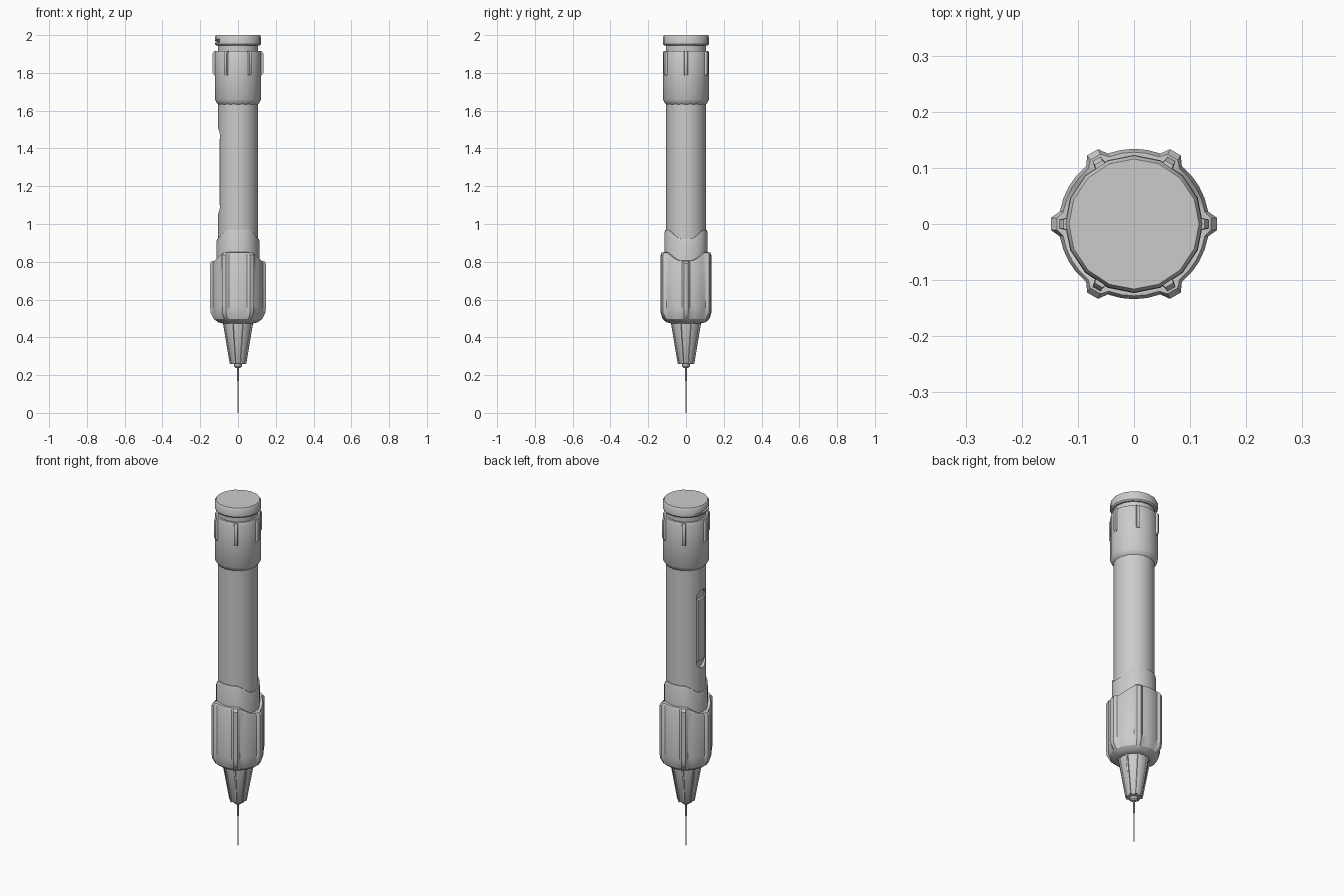
import bpy, bmesh, math
from math import sin, cos, pi, radians, degrees
from mathutils import Matrix

if "Cube" in bpy.data.objects:
    bpy.data.objects.remove(bpy.data.objects["Cube"])


def finish(name, bm, angle=35):
    bmesh.ops.recalc_face_normals(bm, faces=bm.faces)
    me = bpy.data.meshes.new(name)
    bm.to_mesh(me)
    bm.free()
    ob = bpy.data.objects.new(name, me)
    bpy.context.collection.objects.link(ob)
    smooth(ob, angle)
    return ob


def smooth(ob, angle=35):
    bpy.ops.object.select_all(action='DESELECT')
    ob.select_set(True)
    bpy.context.view_layer.objects.active = ob
    bpy.ops.object.shade_smooth_by_angle(angle=radians(angle))


def loft(name, rings, angle=35):
    """Skin a stack of equal-length point rings and cap both ends."""
    bm = bmesh.new()
    rows = [[bm.verts.new(p) for p in ring] for ring in rings]
    n = len(rows[0])
    for a, b in zip(rows, rows[1:]):
        for i in range(n):
            j = (i + 1) % n
            bm.faces.new((a[i], a[j], b[j], b[i]))
    bm.faces.new(rows[0][::-1])
    bm.faces.new(rows[-1])
    return finish(name, bm, angle)


def lathe(name, profile, n=16):
    return loft(name, [[(r * cos(2 * pi * i / n), r * sin(2 * pi * i / n), z)
                        for i in range(n)] for r, z in profile])


def cut(ob, cutter):
    cutter.hide_render = True
    mod = ob.modifiers.new("cut", 'BOOLEAN')
    mod.operation, mod.object, mod.solver = 'DIFFERENCE', cutter, 'EXACT'
    bpy.context.view_layer.objects.active = ob
    bpy.ops.object.modifier_apply(modifier=mod.name)
    bpy.data.objects.remove(cutter)
    smooth(ob)


def prism_x(name, outline, x0, x1):
    """Extrude a (y, z) outline along x."""
    return loft(name, [[(x, y, z) for y, z in outline] for x in (x0, x1)])


def stadium(w, z0, z1, n=8):
    top = [(w * cos(pi * i / n), z1 - w + w * sin(pi * i / n)) for i in range(n + 1)]
    low = [(-w * cos(pi * i / n), z0 + w - w * sin(pi * i / n)) for i in range(n + 1)]
    return top + low


def ribs(name, count, sections, offset=0):
    """Radial ribs; sections are (z, inner r, outer r, base half width, tip half width)."""
    for k in range(count):
        ob = loft(f"{name}_{k + 1}", [[(ri, -wb, z), (ro, -wt, z), (ro, wt, z), (ri, wb, z)]
                                      for z, ri, ro, wb, wt in sections])
        ob.data.transform(Matrix.Rotation(2 * pi * k / count + offset, 4, 'Z'))


def wave(a, low, high):
    """Edge height that dips on the left and right sides (+-x)."""
    d = degrees(math.asin(min(1, abs(sin(a)))))
    t = max(0, min(1, (d - 12) / 48))
    return low + (high - low) * t * t * (3 - 2 * t)


# needle and its hub
lathe("needle", [(0.003, 0), (0.003, 0.17), (0.0045, 0.17), (0.0045, 0.25)], 8)
lathe("needle_hub", [(0.012, 0.238), (0.02, 0.245), (0.02, 0.258), (0.028, 0.27)], 12)

# ribbed nose cone
lathe("nose_cone", [(0.036, 0.258), (0.043, 0.268), (0.08, 0.48), (0.08, 0.52)])
ribs("nose_rib", 8, [(0.26, 0.03, 0.045, 0.006, 0.004),
                     (0.275, 0.035, 0.0485, 0.006, 0.004),
                     (0.485, 0.07, 0.086, 0.007, 0.005)], radians(22.5))

# grip with six ridges and a dipped top edge
angles = []
for k in range(6):
    for off, is_ridge in ((-20, 0), (-9.5, 0), (-4.3, 1), (4.3, 1), (9.5, 0), (20, 0), (30, 0)):
        angles.append((radians(60 * k + off), is_ridge))
grip = []
for base, ridge, z in ((0.080, 0.082, 0.474), (0.104, 0.106, 0.480), (0.124, 0.128, 0.497),
                       (0.134, 0.146, 0.530), (0.134, 0.148, 0.560),
                       (0.134, 0.148, -0.014), (0.128, 0.138, 0.0), (0.108, 0.108, 0.001)):
    grip.append([((ridge if f else base) * cos(a), (ridge if f else base) * sin(a),
                  z if z > 0.1 else wave(a, 0.805, 0.85) + z) for a, f in angles])
loft("grip", grip, 28)

# collar with a matching wavy edge
collar = []
for r, dz in ((0.114, None), (0.114, -0.012), (0.110, 0.0), (0.100, 0.0)):
    collar.append([(r * cos(a), r * sin(a), 0.75 if dz is None else wave(a, 0.92, 0.968) + dz)
                   for a in (2 * pi * i / 32 for i in range(32))])
loft("collar", collar)

# barrel with a dose window on the left side
barrel = lathe("barrel", [(0.105, 0.78), (0.105, 1.66)], 24)
cut(barrel, prism_x("window_cutter", stadium(0.042, 1.055, 1.505), -0.2, -0.086))
prism_x("dose_window", [(-0.034, 1.10), (0.034, 1.10), (0.034, 1.45), (-0.034, 1.45)],
        -0.099, -0.08)

# cap sleeve with six ribs
lathe("cap_sleeve", [(0.104, 1.632), (0.112, 1.64), (0.123, 1.66), (0.123, 1.905), (0.118, 1.917),
                     (0.09, 1.917)])
ribs("cap_rib", 6, [(1.785, 0.11, 0.124, 0.013, 0.008), (1.80, 0.11, 0.134, 0.013, 0.008),
                    (1.903, 0.11, 0.134, 0.013, 0.008), (1.915, 0.11, 0.126, 0.013, 0.008)])

# neck and end button with a wedge notch
lathe("neck", [(0.107, 1.90), (0.107, 1.955)])
button = lathe("end_button", [(0.116, 1.945), (0.122, 1.952), (0.122, 1.99), (0.116, 2.0)])
cut(button, prism_x("notch_cutter", [(0.07, 1.960), (-0.075, 1.960), (-0.075, 1.980)], -0.2, -0.098))
